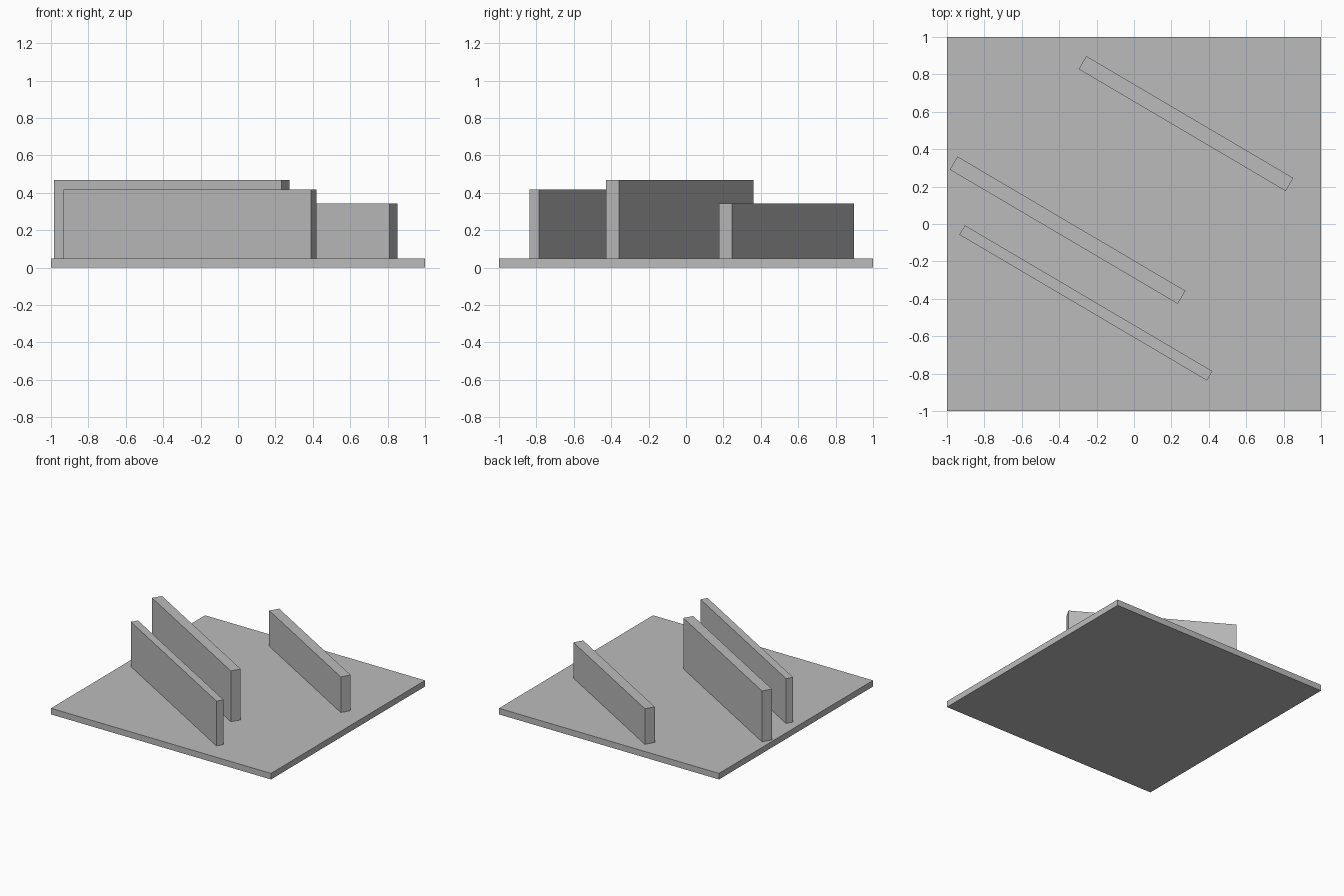
import bpy
from math import radians

default = bpy.data.objects.get("Cube")
if default:
    bpy.data.objects.remove(default, do_unlink=True)

# One plain grey for every part
grey = bpy.data.materials.new("plain_grey")
grey.use_nodes = True
colour = (0.5, 0.5, 0.5, 1)
grey.diffuse_color = colour
grey.node_tree.nodes["Principled BSDF"].inputs["Base Color"].default_value = colour

PLATE_TOP = 0.05
WALL_ANGLE = radians(-30.5)


def block(name, centre, size, bottom, top, angle=0):
    """Flat-faced block standing between two heights."""
    bpy.ops.mesh.primitive_cube_add(
        size=1, location=(*centre, (bottom + top) / 2), rotation=(0, 0, angle))
    ob = bpy.context.object
    ob.name = name
    ob.scale = (*size, top - bottom)
    bpy.ops.object.transform_apply(location=False, rotation=False, scale=True)
    ob.data.materials.append(grey)
    return ob


# Square ground plate
block("base_plate", (0, 0), (2, 2), 0, PLATE_TOP)

# Three parallel slanted walls
walls = [
    ("front_wall", (-0.257, -0.422), (1.536, 0.058), 0.418),
    ("middle_wall", (-0.355, -0.033), (1.414, 0.081), 0.468),
    ("back_wall", (0.278, 0.537), (1.284, 0.081), 0.343),
]
for name, centre, size, top in walls:
    block(name, centre, size, PLATE_TOP, top, WALL_ANGLE)
